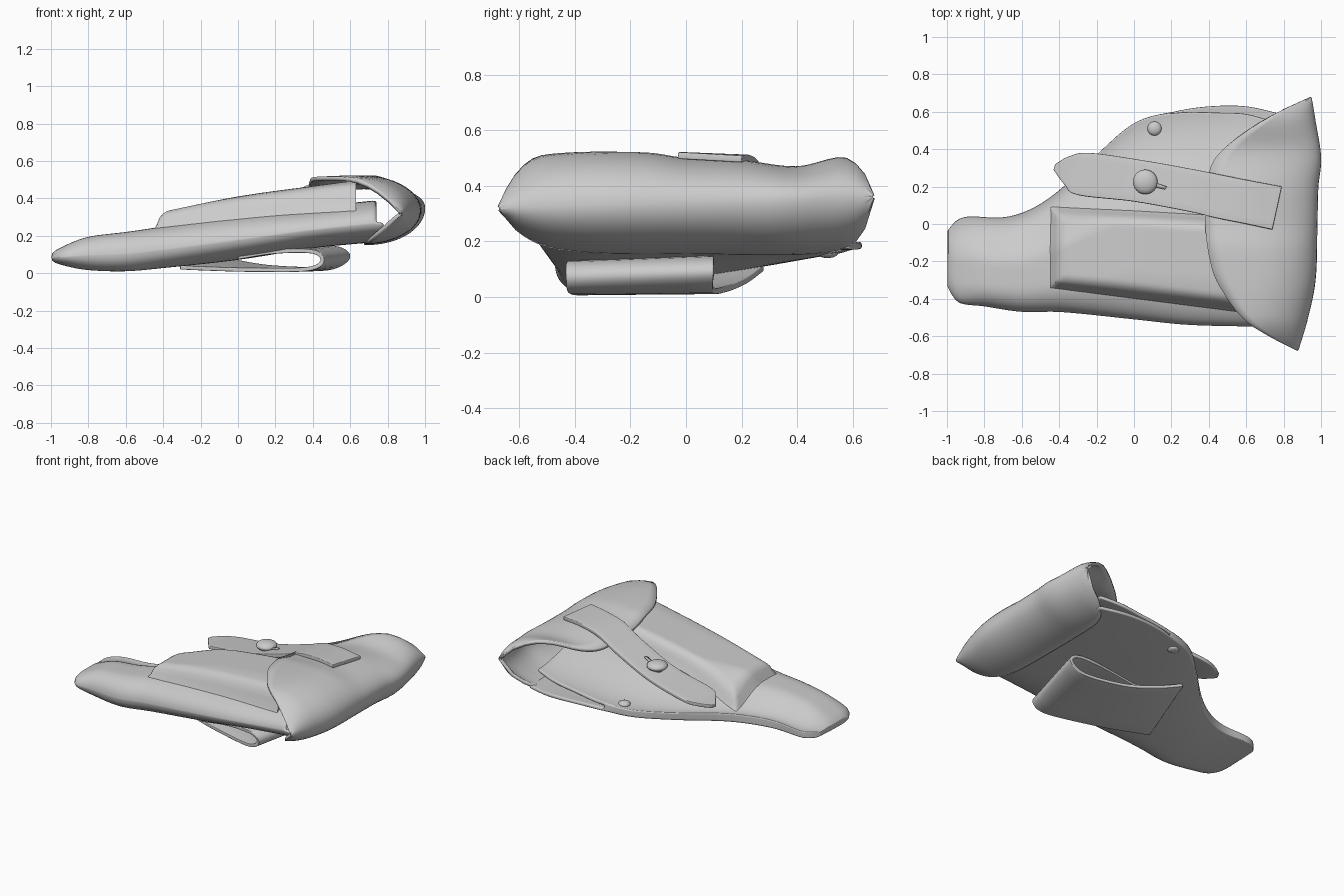
import bpy, bmesh, math
from mathutils import Vector

if "Cube" in bpy.data.objects:
    bpy.data.objects.remove(bpy.data.objects["Cube"], do_unlink=True)

leather = bpy.data.materials.new("grey_leather")
leather.use_nodes = True
GREY = (0.6, 0.6, 0.6, 1)
leather.diffuse_color = GREY
leather.node_tree.nodes["Principled BSDF"].inputs["Base Color"].default_value = GREY


def curve(points):
    """Smooth interpolator through (position, value) points."""
    def slope(i):
        a, b = points[max(i - 1, 0)], points[min(i + 1, len(points) - 1)]
        return (b[1] - a[1]) / (b[0] - a[0])

    def value(x):
        x = min(max(x, points[0][0]), points[-1][0])
        i = max(k for k in range(len(points) - 1) if points[k][0] <= x)
        (x0, v0), (x1, v1) = points[i], points[i + 1]
        w = x1 - x0
        t = (x - x0) / w
        s = t * t * (3 - 2 * t)
        tangent = t * (1 - t) * ((1 - t) * slope(i) - t * slope(i + 1)) * w
        return v0 + (v1 - v0) * s + tangent
    return value


def finish(name, bm, thickness=0, offset=0, bevel=0, subdiv=0):
    bmesh.ops.recalc_face_normals(bm, faces=bm.faces)
    mesh = bpy.data.meshes.new(name)
    bm.to_mesh(mesh)
    bm.free()
    ob = bpy.data.objects.new(name, mesh)
    bpy.context.collection.objects.link(ob)
    mesh.materials.append(leather)
    if thickness:
        mod = ob.modifiers.new("thickness", "SOLIDIFY")
        mod.thickness, mod.offset = thickness, offset
    if bevel:
        mod = ob.modifiers.new("soft_edges", "BEVEL")
        mod.width, mod.segments = bevel, 4
    if subdiv:
        mod = ob.modifiers.new("smooth", "SUBSURF")
        mod.levels = mod.render_levels = subdiv
    bpy.ops.object.select_all(action="DESELECT")
    bpy.context.view_layer.objects.active = ob
    ob.select_set(True)
    bpy.ops.object.shade_smooth_by_angle(angle=math.radians(40))


def loft(rows, closed=False, open_from=0):
    """Skin rows of points; closed rows split at their middle from row open_from."""
    bm = bmesh.new()
    grid = [[bm.verts.new(p) for p in row] for row in rows]
    n = len(rows[0])
    for i, (a, b) in enumerate(zip(grid, grid[1:])):
        for j in range(n if closed else n - 1):
            if closed and j == n // 2 - 1 and i >= open_from:
                continue
            k = (j + 1) % n
            bm.faces.new((a[j], a[k], b[k], b[j]))
    if closed:
        # close the first end with a strip between its upper and lower halves
        a = grid[0]
        for j in range(n // 2 - 1):
            bm.faces.new((a[j], a[n - 1 - j], a[n - 2 - j], a[j + 1]))
    return bm


# Pouch body: folded on one side, flat seam flange on the other, open mouth
front_y = curve([(-1, -.33), (-.97, -.41), (-.8, -.44), (-.6, -.47), (-.4, -.47),
                 (0, -.51), (.3, -.54), (.78, -.55)])
back_y = curve([(-1, -.04), (-.97, .01), (-.9, .04), (-.7, .035), (-.55, .08),
                (-.4, .18), (-.2, .37), (0, .54), (.2, .6), (.4, .63), (.6, .63), (.78, .59)])
low_z = curve([(-1, .06), (-.9, .03), (-.8, .012), (-.6, .005), (-.4, .022),
               (0, .065), (.4, .13), (.78, .17)])
high_z = curve([(-1, .11), (-.9, .16), (-.8, .195), (-.6, .22), (-.4, .25),
                (0, .315), (.4, .355), (.78, .39)])
lift = curve([(-1, .01), (-.8, .06), (-.2, .085), (0, .09), (.3, .06), (.6, .02), (.78, 0)])
seam = curve([(-1, .04), (-.6, .055), (.2, .055), (.78, .13)])


def section(x, t):
    """Position across, bottom and top height at fraction t."""
    y = front_y(x) + (back_y(x) - front_y(x)) * t
    rounded = math.sqrt(1 - (1 - min(t / .25, 1)) ** 2)
    zb, zt = low_z(x), high_z(x)
    mid = zb + .45 * (zt - zb)
    bottom = mid + (zb - mid) * rounded + lift(x) * t * t
    k = min(max((t - .5) / .5, 0), 1)
    k = k * k * (3 - 2 * k)
    top = mid + (zt - mid) * rounded
    top += (bottom + seam(x) - top) * k
    return y, bottom, max(top, bottom + .001)


def fraction(x, y):
    return (y - front_y(x)) / (back_y(x) - front_y(x))


steps = [(1 - math.cos(math.pi * i / 20)) / 2 for i in range(21)]
rows = []
for i in range(41):
    x = -1 + 1.78 * i / 40
    cut = .04 * max(0, (x - .5) / .28)
    narrow = .04 * min(max((x - .15) / .3, 0), 1)
    cross = [section(x, t) for t in steps]
    top = [(x - cut, y - narrow * t ** 3, zt) for t, (y, zb, zt) in zip(steps, cross)]
    bottom = [(x, y, zb) for y, zb, zt in cross]
    rows.append(top + bottom[::-1])
finish("pouch_body", loft(rows, True, 27), .022, -1, subdiv=1)

# Raised front pocket, embossed over the body with a thin border step
rows = []
for i in range(61):
    u = i / 60
    x = -.455 + 1.085 * u
    near, far = -.345 - .14 * u, .1 - .06 * u
    row = []
    for j in range(37):
        y = near + (far - near) * j / 36
        inside = min(y - near, far - y, x + .455)
        step = min(inside / .012, 1) * .02 - .01
        slope = min(max((inside - .022) / .07, 0), 1)
        rise = (.085 + .04 * x) * math.sqrt(1 - (1 - slope) ** 2)
        row.append((x, y, section(x, fraction(x, y))[2] + step + rise))
    rows.append(row)
rows.append([(x, y, z - .13) for x, y, z in rows[-1]])
finish("front_pocket", loft(rows))

# Closing flap: wraps over the mouth, tapering to a point at both corners
edge_x = curve([(-.67, .87), (-.6, .73), (-.52, .6), (-.4, .5), (-.25, .42), (.03, .38),
                (.3, .41), (.42, .5), (.56, .7), (.62, .82), (.67, .94)])
fold_x = curve([(-.67, .87), (-.5, .92), (-.3, .96), (0, .97), (.2, .975),
                (.35, .99), (.55, .96), (.67, .94)])
under_x = curve([(-.67, .87), (-.6, .78), (-.5, .72), (-.3, .68), (.3, .68),
                 (.5, .7), (.6, .78), (.67, .94)])
crown = curve([(-.67, .38), (-.6, .46), (-.5, .503), (-.15, .51), (0, .49), (.2, .482),
               (.4, .46), (.58, .495), (.67, .45)])
belly = curve([(-.67, .3), (-.6, .22), (-.45, .175), (0, .165), (.55, .17), (.67, .22)])
rows = []
for i in range(45):
    y = -.67 + 1.34 * i / 44
    droop = .04 + .11 * min(max((y + .1) / .3, 0), 1)
    middle = .34 + .03 * y
    row = []
    for j in range(-14, 15):
        v = abs(j) / 14
        depth = (fold_x(y) - (edge_x(y) if j > 0 else under_x(y))) * v * v
        arc = math.sqrt(1 - (1 - min(max(depth, 0) / .3, 1)) ** 2)
        z = middle + ((crown(y) if j > 0 else belly(y)) - middle) * arc
        row.append((fold_x(y) - depth, y, z - droop * max(0, depth - .35)))
    rows.append(row)
finish("closing_flap", loft(rows), .022)


# Leather strips defined by paired edge points
def strip(name, near, far, thickness):
    def dense(points):
        axes = [curve([(i, p[a]) for i, p in enumerate(points)]) for a in range(3)]
        count = (len(points) - 1) * 6
        return [Vector([f(i / 6) for f in axes]) for i in range(count + 1)]
    rows = [[a.lerp(b, k / 6) for k in range(7)] for a, b in zip(dense(near), dense(far))]
    finish(name, loft(rows), thickness, bevel=.005)


strip("closing_strap",
      [(-.43, .29, .26), (-.37, .21, .268), (-.3, .155, .285), (0, .12, .335),
       (.3, .065, .43), (.45, .03, .488), (.6, 0, .508), (.74, -.03, .51)],
      [(-.42, .32, .26), (-.35, .36, .268), (-.24, .38, .28), (.05, .34, .33),
       (.33, .29, .42), (.48, .26, .48), (.63, .23, .5), (.79, .2, .497)], .024)

strip("belt_loop",
      [(-.31, -.22, .03), (-.1, -.29, .022), (.1, -.35, .018), (.37, -.42, .022),
       (.45, -.43, .065), (.4, -.43, .115), (.2, -.41, .115), (0, -.4, .085)],
      [(-.16, .28, .105), (0, .22, .06), (.2, .15, .03), (.48, .1, .026),
       (.59, .1, .085), (.52, .1, .135), (.3, .1, .13), (0, .1, .09)], .022)


# Metal studs
def stud(name, x, y, z, radius, height):
    bm = bmesh.new()
    bmesh.ops.create_uvsphere(bm, u_segments=24, v_segments=12, radius=1)
    for v in bm.verts:
        v.co = Vector((x + v.co.x * radius, y + v.co.y * radius, z + v.co.z * height))
    finish(name, bm)


_, under, over = section(.11, fraction(.11, .51))
stud("strap_button", .06, .225, .378, .066, .03)
stud("strap_button_neck", .06, .225, .34, .035, .05)
stud("seam_stud_front", .11, .51, over, .038, .022)
stud("seam_stud_back", .11, .51, under + .005, .038, .018)

# Keyhole slit beside the button
bm = bmesh.new()
slit = [bm.verts.new(p) for p in
        [(.1, .225, .371), (.175, .2, .396), (.165, .185, .393), (.1, .2, .371)]]
bm.faces.new(slit)
finish("button_slit", bm, .008)
